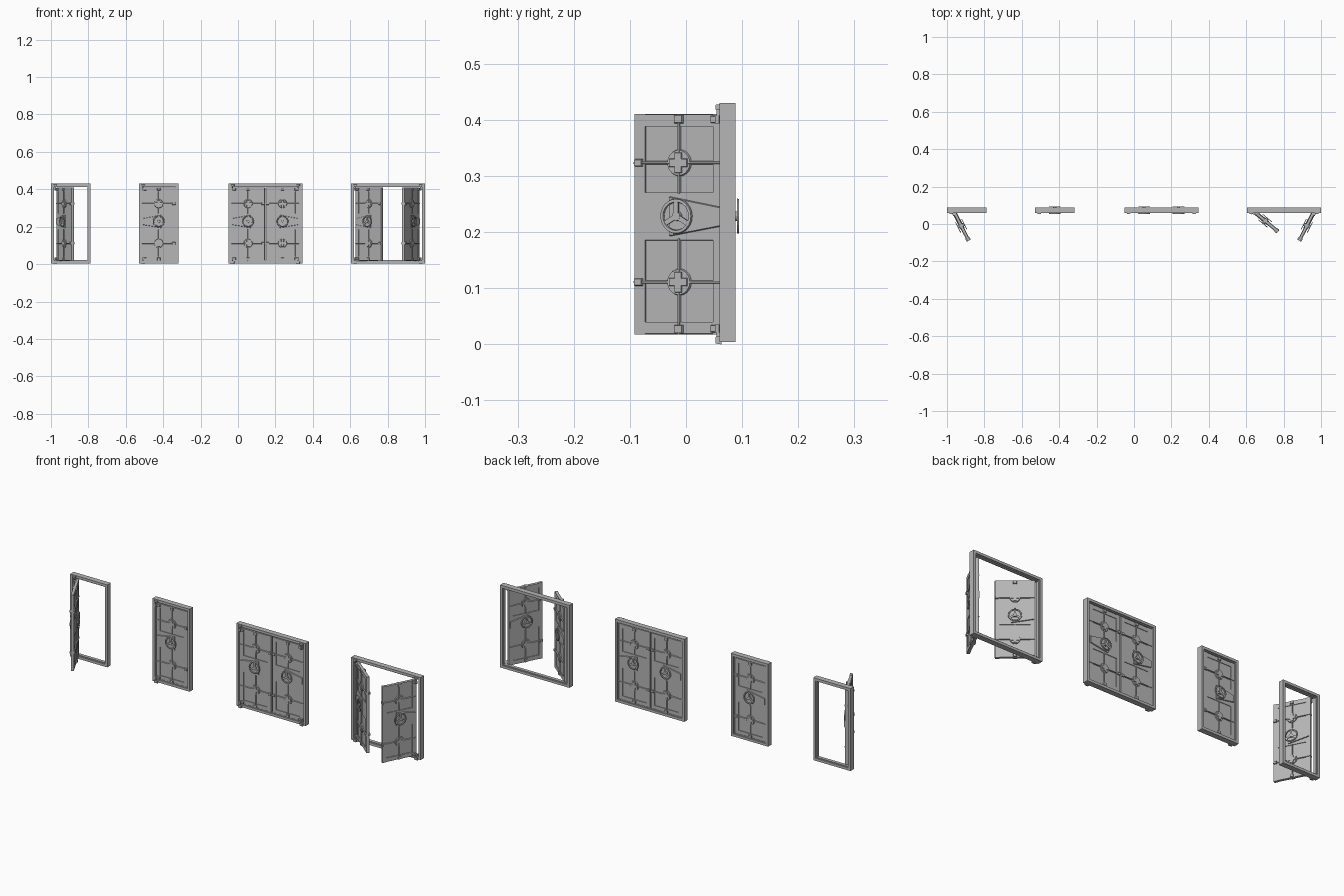
import bpy, bmesh
from math import sin, cos, pi, radians
from mathutils import Matrix

if "Cube" in bpy.data.objects:
    bpy.data.objects.remove(bpy.data.objects["Cube"])

FRONT, BACK = 0.060, 0.088       # frame depth
Z0, Z1 = 0.0045, 0.430           # frame height
PIVOT_IN, PIVOT_Y = 0.023, 0.057 # hinge axis inside frame corner
U0, U1, UC = -0.007, 0.173, 0.083 # leaf extent measured from hinge axis
LY = 0.017                       # leaf mid-plane behind hinge axis

STEEL = bpy.data.materials.new("dark_steel")
STEEL.diffuse_color = (0.47, 0.47, 0.47, 1)
STEEL.use_nodes = True
STEEL.node_tree.nodes["Principled BSDF"].inputs["Base Color"].default_value = STEEL.diffuse_color


def prism(bm, pts, y0, y1, outer=None):
    """Extrude an (x, z) outline from y0 to y1, optionally tapering to a second outline."""
    a = [bm.verts.new((x, y0, z)) for x, z in pts]
    b = [bm.verts.new((x, y1, z)) for x, z in outer or pts]
    n = len(pts)
    bm.faces.new(a)
    bm.faces.new(b[::-1])
    for i in range(n):
        j = (i + 1) % n
        bm.faces.new((a[i], b[i], b[j], a[j]))


def rect(x0, x1, z0, z1):
    return [(x0, z0), (x1, z0), (x1, z1), (x0, z1)]


def box(bm, x0, x1, y0, y1, z0, z1, ex=0.0, ez=0.0):
    prism(bm, rect(x0, x1, z0, z1), y0, y1, rect(x0 + ex, x1 - ex, z0 + ez, z1 - ez))


def circle(cx, cz, r, n):
    return [(cx + r * cos(2 * pi * i / n), cz + r * sin(2 * pi * i / n)) for i in range(n)]


def cross(cx, cz, w, l):
    return [(cx + p, cz + q) for p, q in (
        (-w, -l), (w, -l), (w, -w), (l, -w), (l, w), (w, w), (w, l),
        (-w, l), (-w, w), (-l, w), (-l, -w), (-w, -w))]


def ring(bm, cx, cz, r0, r1, y0, y1, n=24):
    """Wheel rim with chamfered outer edges towards y1."""
    loops = []
    for r, y in ((r0, y0), (r1, y0), (r1 - .001, y1), (r0 + .001, y1)):
        loops.append([bm.verts.new((x, y, z)) for x, z in circle(cx, cz, r, n)])
    for k in range(4):
        p, q = loops[k], loops[(k + 1) % 4]
        for i in range(n):
            j = (i + 1) % n
            bm.faces.new((p[i], p[j], q[j], q[i]))


def border(bm, x0, x1, z0, z1, w, y0, y1, e=0.0):
    box(bm, x0, x0 + w, y0, y1, z0, z1, e)
    box(bm, x1 - w, x1, y0, y1, z0, z1, e)
    box(bm, x0 + w - e, x1 - w + e, y0, y1, z0, z0 + w, 0, e)
    box(bm, x0 + w - e, x1 - w + e, y0, y1, z1 - w, z1, 0, e)


def finish(name, bm, mat=Matrix()):
    bm.transform(mat)
    bmesh.ops.recalc_face_normals(bm, faces=bm.faces)
    me = bpy.data.meshes.new(name)
    bm.to_mesh(me)
    bm.free()
    me.materials.append(STEEL)
    bpy.context.collection.objects.link(bpy.data.objects.new(name, me))


def leaf(tag, px, side, angle):
    mat = (Matrix.Translation((px, PIVOT_Y, -.0015)) @ Matrix.Diagonal((side, 1, 1, 1))
           @ Matrix.Rotation(-radians(angle), 4, 'Z'))
    lo, hi = 0.0195, 0.412
    slab, rods, bosses, wheel, arm, clamps = (bmesh.new() for _ in range(6))
    box(slab, U0 + .01, U1 - .01, LY - .0045, LY + .0045, lo + .01, hi - .01)

    for s in (-1, 1):
        def y(d):
            return LY + s * d
        # raised rim and middle band around two recessed panels
        border(slab, U0, U1, lo, hi, .023, y(0), y(.007), .0012)
        box(slab, U0 + .02, U1 - .02, y(0), y(.007), .186, .273, 0, .0012)
        # tapered arm from the wheel to the hinge side
        prism(arm, [(0, .2115), (.101, .194), (.101, .265), (0, .2465)], y(.0065), y(.0115),
              [(0, .2130), (.101, .1955), (.101, .2635), (0, .2450)])
        # locking rods
        for z0, z1 in ((lo, .19), (.27, hi)):
            box(rods, UC - .003, UC + .003, y(.004), y(.0095), z0, z1, .0015)
        for z in (.1125, .325):
            box(rods, U0, U1, y(.004), y(.0095), z - .003, z + .003, 0, .0015)
            # round boss with a raised cross
            prism(bosses, circle(UC, z, .024, 20), y(.004), y(.009), circle(UC, z, .0225, 20))
            prism(bosses, cross(UC, z, .0075, .0185), y(.0085), y(.012), cross(UC, z, .0065, .0175))
            # clamps at the free edge
            box(clamps, U1 - .018, U1 - .001, y(.005), y(.0125), z - .007, z + .007, .0015, .0015)
        for z in (lo + .009, hi - .009):
            box(clamps, UC - .009, UC + .009, y(.005), y(.0125), z - .008, z + .008, .0015, .0015)
        # handwheel
        zc = .230
        ring(wheel, UC, zc, .0245, .0315, y(.0165), y(.0205))
        prism(wheel, circle(UC, zc, .009, 12), y(.006), y(.020), circle(UC, zc, .008, 12))
        for k in range(3):
            t = pi / 2 + 2 * pi * k / 3
            c, n = cos(t), sin(t)
            prism(wheel, [(UC + c * r - n * h, zc + n * r + c * h)
                          for r, h in ((.005, -.0045), (.026, -.0045), (.026, .0045), (.005, .0045))],
                  y(.0165), y(.0195))
    finish(tag + "_leaf", slab, mat)
    finish(tag + "_arms", arm, mat)
    finish(tag + "_rods", rods, mat)
    finish(tag + "_bosses", bosses, mat)
    finish(tag + "_handwheels", wheel, mat)
    finish(tag + "_clamps", clamps, mat)

    # hinge straps on the leaf
    bm = bmesh.new()
    for z in (.0225, .3955):
        box(bm, -.004, .004, -.004, .004, z, z + .014)
        box(bm, -.004, .018, .012, .003, z, z + .014, .0015, .0015)
    finish(tag + "_hinge_straps", bm, mat)

    # fixed hinge blocks and pins on the frame
    bm = bmesh.new()
    for z0, z1, p0, p1 in ((0, .015, .012, .024), (.4175, .4285, .407, .42)):
        box(bm, px - .010, px + .010, .063, .053, z0, z1, .0015, .0015)
        box(bm, px - .003, px + .003, .054, .060, p0, p1)
    finish(tag + "_hinge_blocks", bm)


def door(tag, x0, x1, leaves):
    # stepped frame
    bm = bmesh.new()
    border(bm, x0, x1, Z0, Z1, .013, FRONT, BACK)
    border(bm, x0 + .013, x1 - .013, Z0 + .013, Z1 - .013, .004, .066, .083)
    finish(tag + "_frame", bm)
    for side, angle in leaves:
        px = x0 + PIVOT_IN if side > 0 else x1 - PIVOT_IN
        leaf(tag + ("_left" if side > 0 else "_right"), px, side, angle)


door("single_open", -1.0, -0.788, [(1, 63)])
door("single_closed", -0.530, -0.318, [(1, 0)])
door("double_closed", -0.052, 0.344, [(1, 0), (-1, 0)])
door("double_open", 0.604, 1.0, [(1, 40), (-1, 63)])
